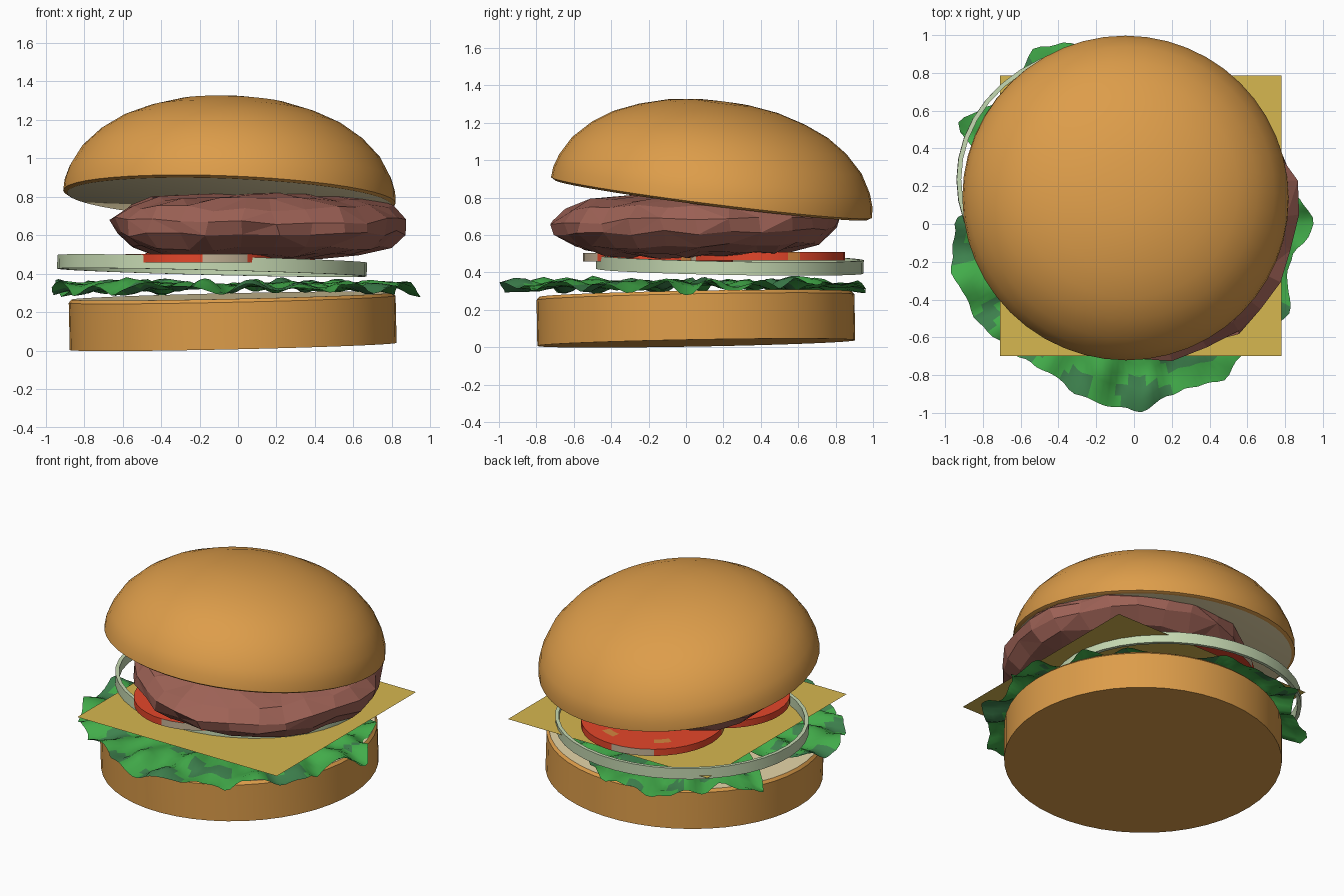
import bpy, bmesh, math, random
from mathutils import Matrix, Vector, noise

if "Cube" in bpy.data.objects:
    bpy.data.objects.remove(bpy.data.objects["Cube"])

random.seed(4)
TAU = 2 * math.pi


def mat(name, r, g, b):
    lin = [((c / 255 + 0.055) / 1.055) ** 2.4 for c in (r, g, b)]
    m = bpy.data.materials.new(name)
    m.diffuse_color = (*lin, 1)
    m.use_nodes = True
    m.node_tree.nodes["Principled BSDF"].inputs["Base Color"].default_value = m.diffuse_color
    return m


CRUST = mat("bun crust", 221, 157, 74)
CRUMB = mat("bun crumb", 232, 216, 170)
LEAF = mat("lettuce green", 66, 172, 74)
LEAF_DARK = mat("lettuce dark green", 62, 130, 78)
ONION = mat("onion pale green", 198, 217, 178)
CHEESE = mat("cheese yellow", 214, 183, 80)
TOMATO = mat("tomato red", 228, 70, 42)
SEEDS = mat("tomato orange", 212, 134, 62)
RIND = mat("tomato pale rim", 196, 178, 150)
MEAT = mat("patty brown", 158, 98, 86)


def tilted(x, y, z, sx, sy):
    """Place at a centre, with slopes dz/dx and dz/dy."""
    rot = Vector((0, 0, 1)).rotation_difference(Vector((-sx, -sy, 1)))
    return Matrix.Translation((x, y, z)) @ rot.to_matrix().to_4x4()


def finish(name, bm, mats, smooth=None):
    me = bpy.data.meshes.new(name)
    bm.to_mesh(me)
    bm.free()
    for m in mats:
        me.materials.append(m)
    ob = bpy.data.objects.new(name, me)
    bpy.context.collection.objects.link(ob)
    if smooth:
        bpy.ops.object.select_all(action='DESELECT')
        ob.select_set(True)
        bpy.context.view_layer.objects.active = ob
        bpy.ops.object.shade_smooth_by_angle(angle=math.radians(smooth))
    return ob


def lathe(profile, n, closed=False, sx=1, sy=1):
    """Spin (radius, height) points about z; radius 0 becomes a pole."""
    bm = bmesh.new()
    rows = []
    for r, h in profile:
        if r == 0:
            rows.append([bm.verts.new((0, 0, h))] * n)
        else:
            rows.append([bm.verts.new((sx * r * math.cos(TAU * i / n),
                                       sy * r * math.sin(TAU * i / n), h)) for i in range(n)])
    pairs = list(zip(rows, rows[1:]))
    if closed:
        pairs.append((rows[-1], rows[0]))
    for a, b in pairs:
        for i in range(n):
            j = (i + 1) % n
            bm.faces.new(list(dict.fromkeys((a[i], a[j], b[j], b[i]))))
    bmesh.ops.recalc_face_normals(bm, faces=bm.faces)
    return bm


# Bottom bun: crust with a crumb-coloured top
bm = lathe([(0, 0), (0.85, 0), (0.85, 0.245), (0.835, 0.262), (0, 0.262)], 48)
for f in bm.faces:
    f.material_index = int(f.normal.z > 0.9)
bm.transform(tilted(-0.025, 0.055, 0.022, 0.022, 0.018))
finish("bottom_bun", bm, [CRUST, CRUMB], 40)

# Top bun: dome with a flat crumb underside
dome = [(0, 0), (0.845, 0), (0.865, 0.012), (0.86, 0.07), (0.837, 0.14), (0.78, 0.24),
        (0.685, 0.335), (0.58, 0.405), (0.45, 0.46), (0.3, 0.503), (0.15, 0.524), (0, 0.53)]
bm = lathe(dome, 48)
for f in bm.faces:
    f.material_index = int(f.normal.z < -0.9)
bm.transform(tilted(-0.045, 0.135, 0.788, -0.04, -0.127))
finish("top_bun", bm, [CRUST, CRUMB], 40)

# Lettuce: ruffled leaf, outline radius every 15 degrees
outline = [.95, .83, .85, .80, .80, .80, .94, .99, 1.06, .95, 1.06, .56,
           .95, .99, .97, .94, .90, .95, .99, .92, .94, .88, .94, .84]
N, R = 168, 16
bm = bmesh.new()
rings = []
for k in range(1, R + 1):
    t = k / R
    row = []
    for i in range(N):
        a = TAU * i / N
        s = i / N * 24
        j = int(s)
        w = s - j
        w = w * w * (3 - 2 * w)
        rad = outline[j] * (1 - w) + outline[(j + 1) % 24] * w
        rad += 0.03 * noise.noise((9 * math.cos(a), 9 * math.sin(a), 2))
        r = t * min(rad, 1.08)
        x, y = r * math.cos(a), r * math.sin(a)
        wave = noise.noise((7 * x, 7 * y, 1)) + 0.5 * math.sin(19 * a + 5 * t)
        z = 0.338 + 0.05 * t * wave
        if r > 0.8:
            z -= 0.1 * (r - 0.8)
        z = max(0.275, min(0.392, z))
        x, y = [max(-0.97, min(0.97, x)), max(-1.0, min(1.0, y))]
        row.append(bm.verts.new((x, y, z)))
    rings.append(row)
hub = bm.verts.new((0, 0, 0.335))
for i in range(N):
    j = (i + 1) % N
    bm.faces.new((hub, rings[0][i], rings[0][j]))
    for a, b in zip(rings, rings[1:]):
        bm.faces.new((a[i], b[i], b[j], a[j]))
for f in bm.faces:
    c = f.calc_center_median()
    f.material_index = int(noise.noise((5 * c.x, 5 * c.y, 7)) > 0.15)
finish("lettuce", bm, [LEAF, LEAF_DARK], 50)

# Onion: thin oval ring
bm = lathe([(1, -0.036), (1, 0.036), (0.97, 0.036), (0.97, -0.036)], 40, True, 0.805, 0.715)
bm.transform(tilted(-0.135, 0.235, 0.442, -0.025, -0.018))
finish("onion_ring", bm, [ONION], 40)

# Cheese: flat square sheet
bm = bmesh.new()
bm.faces.new([bm.verts.new((x, y, 0.432)) for x, y in
              ((-0.71, -0.70), (0.78, -0.70), (0.78, 0.785), (-0.71, 0.785))])
finish("cheese_slice", bm, [CHEESE])

# Tomatoes: two overlapping discs with seed patches and a patchy rim
for name, x, y, z, r in (("tomato_front", -0.185, -0.15, 0.458, 0.4),
                         ("tomato_back", -0.04, 0.41, 0.464, 0.44)):
    bm = lathe([(0, 0), (r, 0), (r, 0.045), (r * 0.8, 0.045), (r * 0.68, 0.045),
                (r * 0.35, 0.045), (0, 0.045)], 40)
    for f in bm.faces:
        c = f.calc_center_median()
        d, a = c.xy.length / r, math.atan2(c.y, c.x)
        if abs(f.normal.z) < 0.5:
            f.material_index = 2 if math.sin(2 * a + 1) < -0.75 else int(math.sin(4 * a) > 0.85)
        elif 0.68 < d < 0.8:
            f.material_index = int(math.sin(6 * a) > 0.6)
    bm.transform(Matrix.Translation((x, y, z)))
    finish(name, bm, [TOMATO, SEEDS, RIND], 40)

# Patty: rough flat-shaded disc
bm = lathe([(0, -0.165), (0.3, -0.16), (0.52, -0.145), (0.66, -0.105), (0.745, -0.035),
            (0.755, 0.035), (0.69, 0.105), (0.55, 0.145), (0.3, 0.165), (0, 0.17)], 26)
for v in bm.verts:
    k = noise.noise(v.co * 4 + Vector((3, 1, 5)))
    v.co.x *= 1 + 0.05 * k
    v.co.y *= 1 + 0.05 * k
    v.co += Vector([random.uniform(-1, 1) * s for s in (0.02, 0.02, 0.014)])
bmesh.ops.triangulate(bm, faces=[f for f in bm.faces if random.random() < 0.5])
bm.transform(tilted(0.108, 0.055, 0.65, 0.0, 0.025))
finish("patty", bm, [MEAT])
